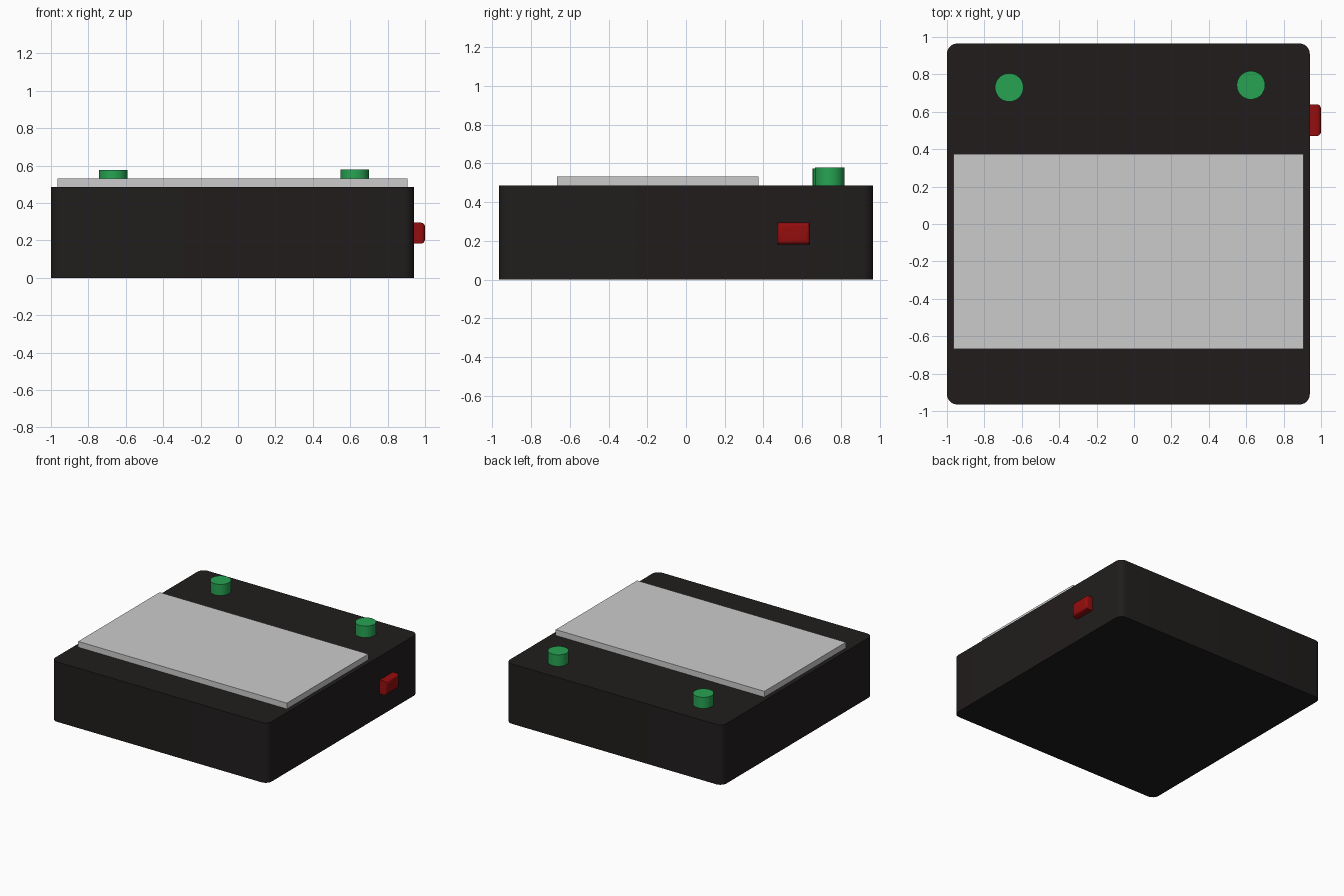
import bpy, bmesh
from mathutils import Vector

if "Cube" in bpy.data.objects:
    bpy.data.objects.remove(bpy.data.objects["Cube"])


def material(name, color):
    m = bpy.data.materials.new(name)
    m.diffuse_color = (*color, 1)
    m.use_nodes = True
    m.node_tree.nodes["Principled BSDF"].inputs["Base Color"].default_value = m.diffuse_color
    return m


def finish(obj, mat=None):
    if mat:
        obj.data.materials.append(mat)
    bpy.ops.object.select_all(action='DESELECT')
    obj.select_set(True)
    bpy.context.view_layer.objects.active = obj
    bpy.ops.object.shade_smooth_by_angle(angle=0.6)


def box(name, lo, hi, mat=None, radius=0, pick=None, segments=6):
    """Box between two corners; edges accepted by pick(a, b) are rounded."""
    lo, hi = Vector(lo), Vector(hi)
    bm = bmesh.new()
    bmesh.ops.create_cube(bm, size=1)
    for v in bm.verts:
        v.co = (lo + hi) / 2 + v.co * (hi - lo)
    if pick:
        edges = [e for e in bm.edges if pick(e.verts[0].co, e.verts[1].co)]
        bmesh.ops.bevel(bm, geom=edges, offset=radius, segments=segments,
                        profile=0.5, affect='EDGES')
    mesh = bpy.data.meshes.new(name)
    bm.to_mesh(mesh)
    bm.free()
    obj = bpy.data.objects.new(name, mesh)
    bpy.context.collection.objects.link(obj)
    finish(obj, mat)


black = material("black_plastic", (0.015, 0.012, 0.012))
green = material("green_plastic", (0.02, 0.37, 0.085))
red = material("red_plastic", (0.3, 0.004, 0.004))

# Case with rounded vertical corners
box("case", (-1, -0.965, 0), (0.94, 0.965, 0.485), black, 0.055,
    lambda a, b: abs(a.z - b.z) > 0.1)

# Raised screen plate
box("screen", (-0.965, -0.667, 0.48), (0.905, 0.375, 0.532))

# Side button with rounded outer rim
box("side_button", (0.935, 0.47, 0.182), (1.0, 0.64, 0.295), red, 0.024,
    lambda a, b: min(a.x, b.x) > 0.99)

# Round top buttons
for name, x, y, top in (("left_button", -0.667, 0.73, 0.575),
                        ("right_button", 0.625, 0.742, 0.578)):
    bottom = 0.48
    bpy.ops.mesh.primitive_cylinder_add(vertices=48, radius=0.076, depth=top - bottom,
                                        location=(x, y, (top + bottom) / 2))
    bpy.context.object.name = name
    finish(bpy.context.object, green)
